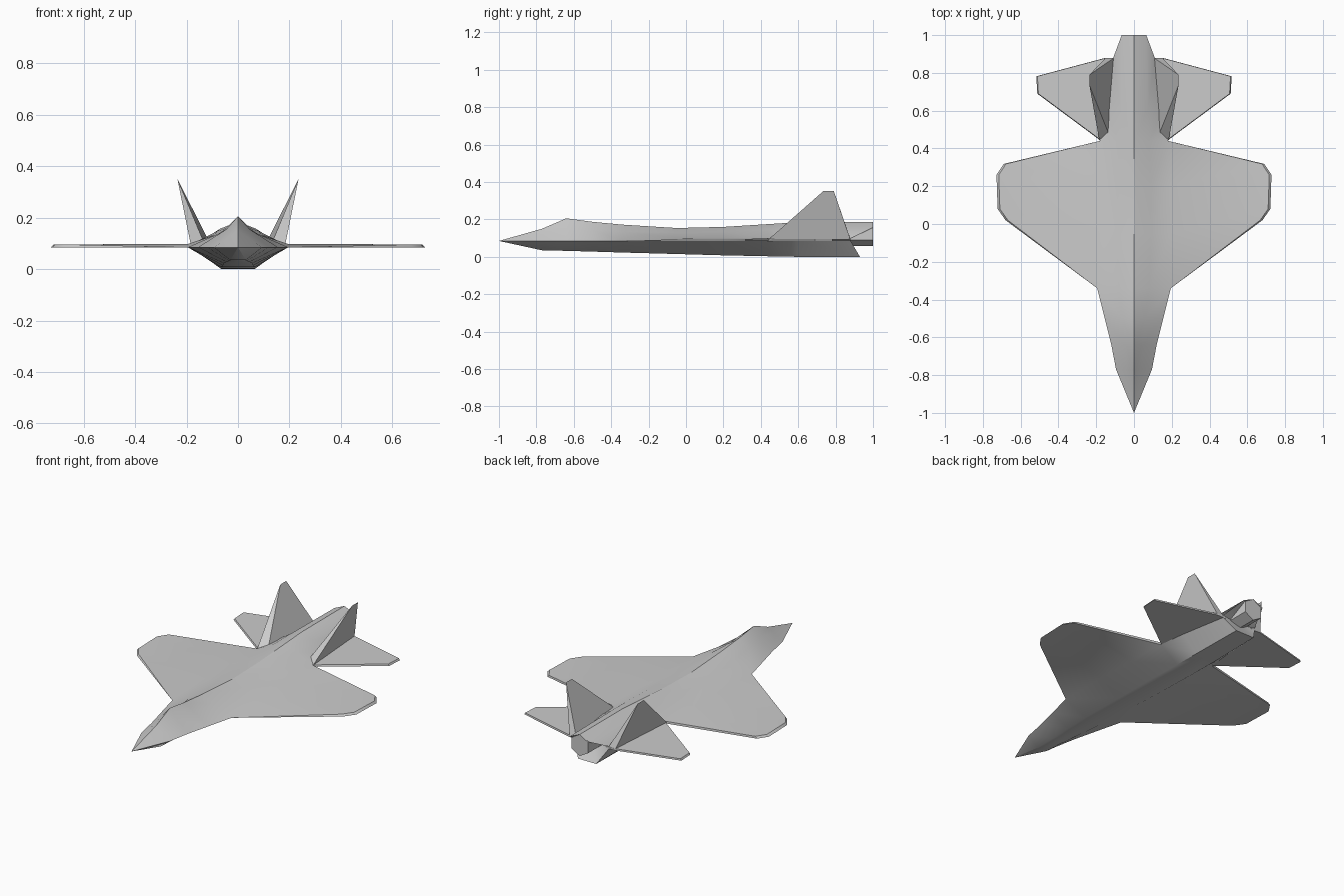
import bpy, bmesh, math
from mathutils import Vector

cube = bpy.data.objects.get("Cube")
if cube:
    bpy.data.objects.remove(cube, do_unlink=True)

grey = bpy.data.materials.new("airframe_grey")
grey.use_nodes = True
colour = (0.6, 0.6, 0.6, 1)
grey.diffuse_color = colour
grey.node_tree.nodes["Principled BSDF"].inputs["Base Color"].default_value = colour


def add_face(bm, points, side=1):
    """Add one face, on the chosen side of the centre line."""
    clean = []
    for p in points:
        q = Vector((p[0] * side, p[1], p[2]))
        if all((q - c).length > 1e-5 for c in clean):
            clean.append(q)
    if len(clean) > 2:
        bm.faces.new([bm.verts.new(c) for c in clean])


def finish(name, bm, sharp_spine=False):
    bmesh.ops.remove_doubles(bm, verts=bm.verts, dist=1e-4)
    bmesh.ops.recalc_face_normals(bm, faces=bm.faces)
    if sharp_spine:
        for e in bm.edges:
            if all(abs(v.co.x) < 1e-4 and v.co.z > 0.084 for v in e.verts):
                e.smooth = False
    mesh = bpy.data.meshes.new(name)
    bm.to_mesh(mesh)
    bm.free()
    mesh.materials.append(grey)
    obj = bpy.data.objects.new(name, mesh)
    bpy.context.collection.objects.link(obj)
    bpy.ops.object.select_all(action='DESELECT')
    obj.select_set(True)
    bpy.context.view_layer.objects.active = obj
    bpy.ops.object.shade_smooth_by_angle(angle=math.radians(35), keep_sharp_edges=True)
    return obj


LOW, HIGH = 0.085, 0.098  # lower and upper wing surface

# Fuselage stations: y, half width, chine top, spine, shoulder x, z, keel x, z
stations = [
    (-1.00, 0, LOW, LOW, 0, LOW, 0, LOW),
    (-0.77, .095, LOW, .150, .040, .122, .030, .035),
    (-0.64, .120, LOW, .206, .045, .155, .035, .032),
    (-0.50, .155, LOW, .187, .060, .145, .045, .028),
    (-0.34, .195, LOW, .172, .080, .135, .055, .023),
    (-0.05, .195, HIGH, .154, .090, .130, .060, .015),
    (0.20, .190, HIGH, .160, .090, .136, .065, .008),
    (0.44, .180, HIGH, .175, .080, .148, .065, .003),
    (0.60, .160, HIGH, .185, .070, .157, .065, 0),
    (0.88, .110, HIGH, .186, .065, .157, .060, 0),
]


def section(y, hw, top, spine, sx, sz, kx, kz):
    return [(0, y, spine), (sx, y, sz), (hw, y, top),
            (hw, y, LOW), (kx, y, kz), (0, y, kz)]


rows = [section(*s) for s in stations]
# Stretch the tail: the upper skin covers the nozzle, the keel ends in a lip
for i, y in ((0, 1.0), (1, 1.0), (4, 0.93), (5, 0.93)):
    p = rows[-1][i]
    rows[-1][i] = (p[0], y, p[2])

wing_tip = [(.68, .02), (.722, .08), (.728, .26), (.69, .318)]

bm = bmesh.new()
for side in (1, -1):
    for n, (a, b) in enumerate(zip(rows, rows[1:])):
        for i in range(5):
            if i == 2 and 4 <= n <= 6:
                continue  # the wing joins here
            add_face(bm, (a[i], a[i + 1], b[i + 1], b[i]), side)
    # Rear bulkhead
    hub = (0, .87, .09)
    for p, q in zip(rows[-1], rows[-1][1:]):
        add_face(bm, (p, q, hub), side)
    # Wing blended into the fuselage
    roots = rows[4:8]
    low = [(x, y, LOW) for x, y in wing_tip]
    high = [(x - .012, y, HIGH - .002) for x, y in wing_tip]
    for i in range(3):
        add_face(bm, (roots[i][2], roots[i + 1][2], high[i + 1], high[i]), side)
        add_face(bm, (roots[i][3], roots[i + 1][3], low[i + 1], low[i]), side)
        add_face(bm, (low[i], low[i + 1], high[i + 1], high[i]), side)
    for i in (0, 3):
        add_face(bm, (roots[i][2], roots[i][3], low[i], high[i]), side)
finish("fuselage_and_wings", bm, sharp_spine=True)

# Tailplanes and twin canted fins
tail_plan = [(.09, .44), (.175, .44), (.512, .69), (.517, .782), (.15, .88), (.09, .88)]
for side, label in ((1, "left"), (-1, "right")):
    bm = bmesh.new()
    low = [(x, y, LOW) for x, y in tail_plan]
    high = [(x - .006, y, HIGH - .003) for x, y in tail_plan]
    add_face(bm, low, side)
    add_face(bm, high, side)
    for i in range(len(low)):
        j = (i + 1) % len(low)
        add_face(bm, (low[i], low[j], high[j], high[i]), side)
    finish(label + "_tailplane", bm)

    bm = bmesh.new()
    lead, inner = (.183, .44, .092), (.135, .48, .11)
    rear_in, rear_out = (.105, .88, .092), (.15, .88, .09)
    tip_front, tip_rear = (.236, .735, .352), (.236, .79, .352)
    for f in ((lead, inner, tip_front), (inner, rear_in, tip_rear, tip_front),
              (rear_in, rear_out, tip_rear), (rear_out, lead, tip_front, tip_rear),
              (lead, inner, rear_in, rear_out)):
        add_face(bm, f, side)
    finish(label + "_fin", bm)

# Six-sided engine nozzle
bpy.ops.mesh.primitive_cylinder_add(vertices=6, radius=.064, depth=.2,
                                    location=(0, .899, .121),
                                    rotation=(math.pi / 2, 0, 0))
nozzle = bpy.context.object
nozzle.name = "engine_nozzle"
nozzle.data.materials.append(grey)
